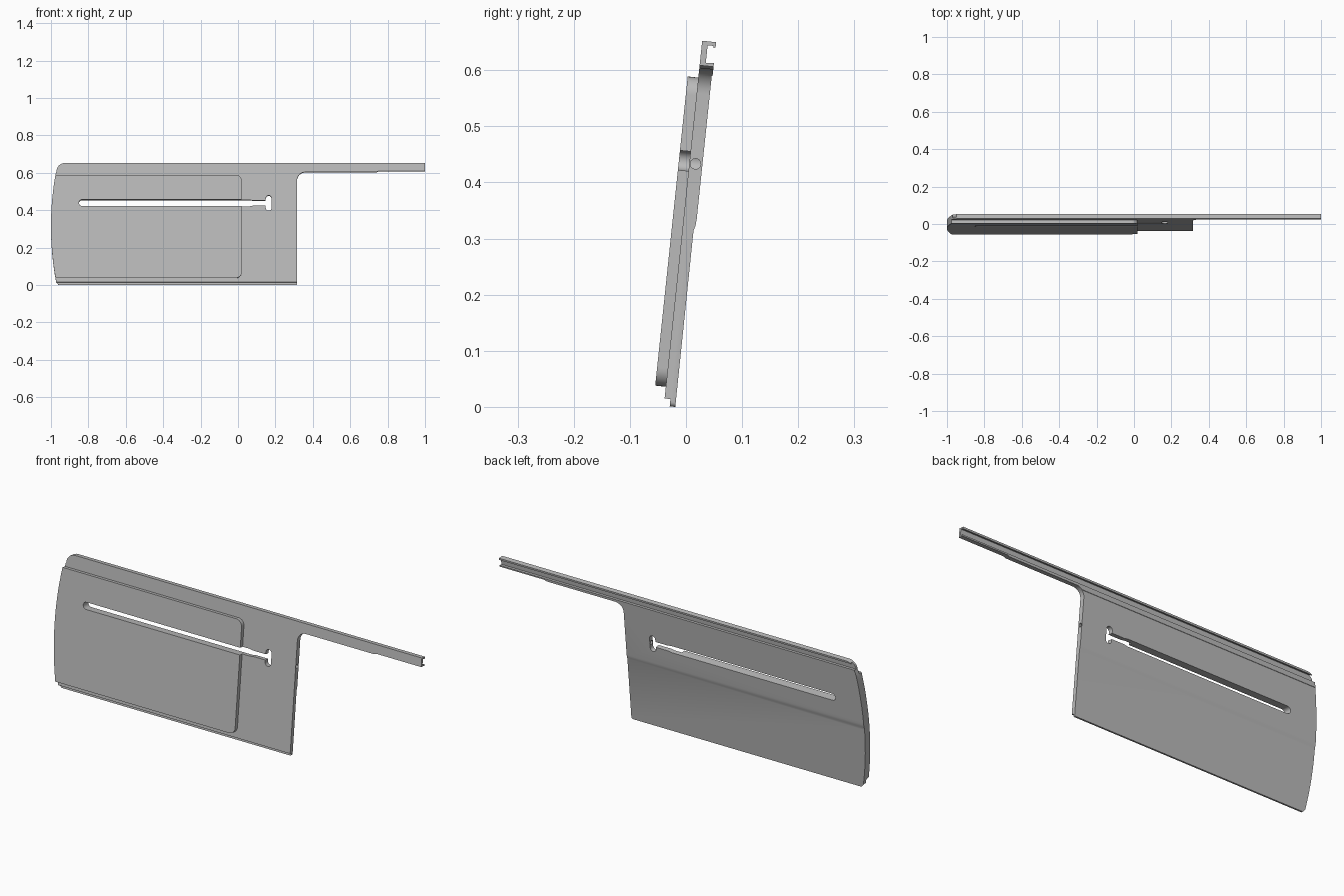
import bpy, bmesh, math
from mathutils import Matrix, Vector

if "Cube" in bpy.data.objects:
    bpy.data.objects.remove(bpy.data.objects["Cube"])

TILT = Matrix.Rotation(math.radians(-6), 4, 'X')
FRONT = -0.0395          # front plane of the plate before tilting

grey = bpy.data.materials.new("satin_grey")
grey.use_nodes = True
grey.diffuse_color = (0.5, 0.5, 0.5, 1)
grey.node_tree.nodes["Principled BSDF"].inputs["Base Color"].default_value = (0.5, 0.5, 0.5, 1)


def prism(name, points, push):
    """Extrude a closed polygon of 3D points along a vector."""
    bm = bmesh.new()
    face = bm.faces.new([bm.verts.new(p) for p in points])
    ext = bmesh.ops.extrude_face_region(bm, geom=[face])
    moved = [g for g in ext["geom"] if isinstance(g, bmesh.types.BMVert)]
    bmesh.ops.translate(bm, verts=moved, vec=push)
    bmesh.ops.recalc_face_normals(bm, faces=bm.faces)
    mesh = bpy.data.meshes.new(name)
    bm.to_mesh(mesh)
    bm.free()
    mesh.materials.append(grey)
    obj = bpy.data.objects.new(name, mesh)
    bpy.context.collection.objects.link(obj)
    return obj


def sheet(name, outline, front, back):
    """Extrude an (x, z) outline through the thickness."""
    return prism(name, [(x, front, z) for x, z in outline], (0, back - front, 0))


def boolean(obj, tool, operation):
    tool.hide_render = True
    mod = obj.modifiers.new("cut", 'BOOLEAN')
    mod.operation, mod.solver, mod.object = operation, 'EXACT', tool
    bpy.context.view_layer.objects.active = obj
    bpy.ops.object.modifier_apply(modifier=mod.name)


def arc(cx, cz, r, start, end, n=8):
    return [(cx + r * math.cos(math.radians(start + (end - start) * i / n)),
             cz + r * math.sin(math.radians(start + (end - start) * i / n))) for i in range(n + 1)]


def bowed_edge(low, high, n=14):
    """Gently bowed end edge, listed from bottom to top."""
    zs = [low + (high - low) * i / n for i in range(n + 1)]
    return [(-1 + 0.03 * ((z - 0.31) / 0.31) ** 2, z) for z in zs]


# Plate with top rail: front outline trimmed by its thickness profile
outline = bowed_edge(0.012, 0.6) + arc(-0.925, 0.607, 0.045, 180, 90)
outline += [(1, 0.652), (1, 0.608), (0.75, 0.608), (0.74, 0.603)]
outline += arc(0.36, 0.559, 0.044, 90, 180)
outline += arc(0.308, 0.006, 0.008, 0, -90, 4) + [(-0.96, -0.002)]
plate = sheet("plate_with_rail", outline, -0.08, 0.03)

section = [(FRONT, 0.011), (FRONT, 0.67), (-0.0145, 0.67), (-0.0145, 0.643),
           (-0.018, 0.641), (-0.019, 0.645), (-0.029, 0.645), (-0.029, 0.613),
           (-0.0145, 0.615), (-0.0145, 0.592), (-0.016, 0.591), (-0.016, 0.335),
           (-0.017, 0.322), (-0.0195, 0.314), (-0.019, -0.01), (-0.029, -0.01), (-0.029, 0.011)]
profile = prism("profile_cutter", [(-1.1, y, z) for y, z in section], (2.2, 0, 0))
boolean(plate, profile, 'INTERSECT')

# Raised pad on the front face
pad_outline = bowed_edge(0.032, 0.586) + arc(-0.012, 0.554, 0.032, 90, 0) + arc(-0.012, 0.064, 0.032, 0, -90)
pad = sheet("raised_pad", pad_outline, -0.0585, FRONT)

# Long slot with a cross-shaped end
mid = 0.436
upper = arc(0.164, mid + 0.025, 0.016, 180, 0)
lower = arc(0.164, mid - 0.025, 0.016, 0, -180)
slot_outline = arc(-0.833, mid, 0.0175, 270, 90) + [(0.06, mid + 0.0175), (0.08, mid + 0.014),
               (0.148, mid + 0.014)] + upper + lower
slot_outline += [(0.148, mid - 0.014), (0.08, mid - 0.014), (0.06, mid - 0.0175)]
slot = sheet("slot_cutter", slot_outline, -0.1, 0.05)
boolean(plate, slot, 'DIFFERENCE')
boolean(pad, slot, 'DIFFERENCE')

# Pin hole from the side edge into the slot
ring = arc(-0.0284, 0.4325, 0.0095, 0, 330, 11)
hole = prism("pin_hole_cutter", [(0.165, y, z) for y, z in ring], (0.2, 0, 0))
boolean(plate, hole, 'DIFFERENCE')

for tool in (profile, slot, hole):
    bpy.data.objects.remove(tool)

# Lean the parts back and smooth the rounded edges
for obj in (plate, pad):
    obj.data.transform(TILT)
    bpy.ops.object.select_all(action='DESELECT')
    obj.select_set(True)
    bpy.context.view_layer.objects.active = obj
    bpy.ops.object.shade_smooth_by_angle(angle=math.radians(30))
